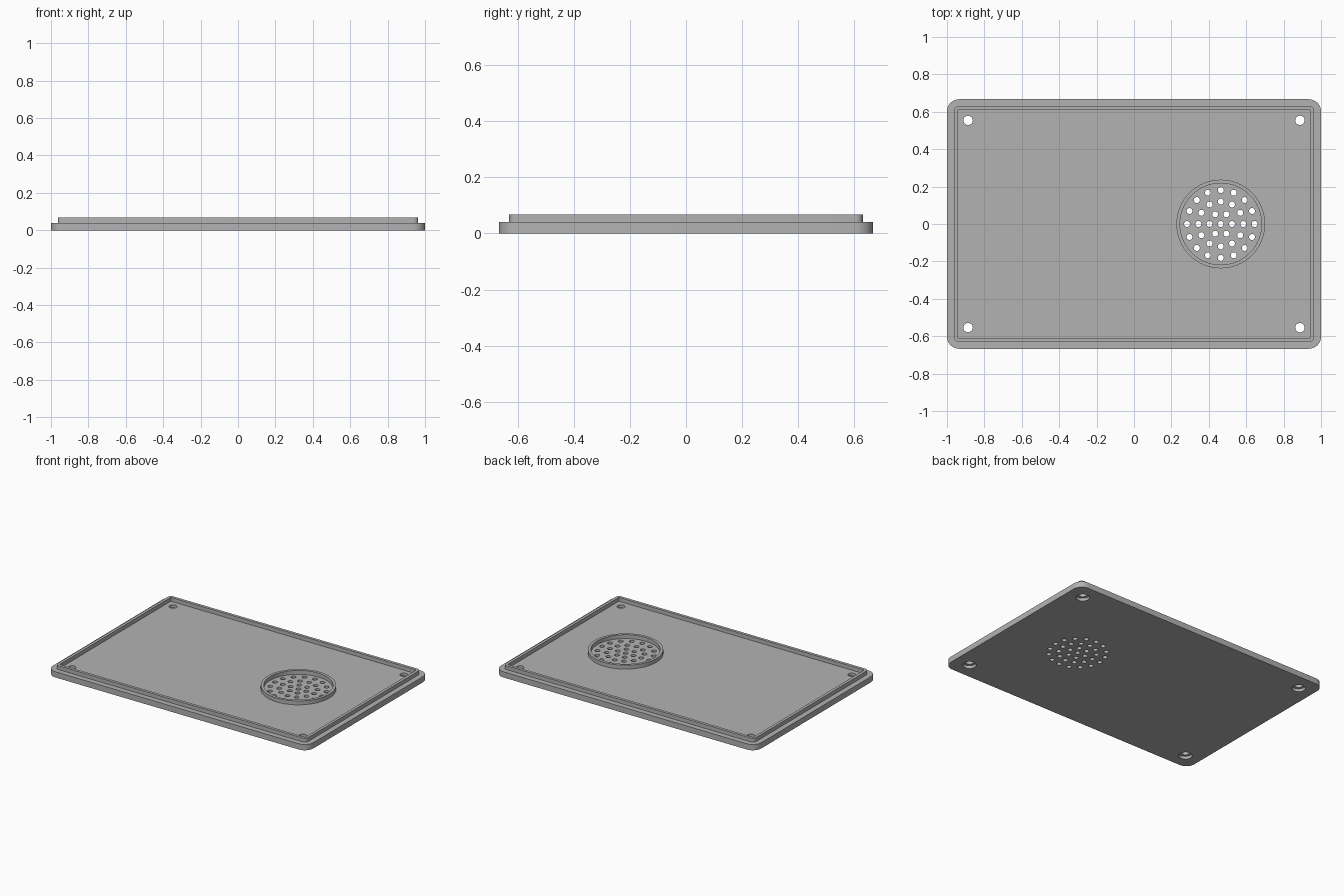
import bpy, bmesh
from math import sin, cos, pi, radians

cube = bpy.data.objects.get("Cube")
if cube:
    bpy.data.objects.remove(cube, do_unlink=True)

grey = bpy.data.materials.new("plain grey")
grey.use_nodes = True
grey.diffuse_color = (0.45, 0.45, 0.45, 1)
grey.node_tree.nodes["Principled BSDF"].inputs["Base Color"].default_value = grey.diffuse_color


def circle(x, y, r, n=32):
    return [(x + r * cos(2 * pi * i / n), y + r * sin(2 * pi * i / n)) for i in range(n)]


def rounded_rect(hx, hy, r, steps=8):
    pts = []
    for k, (sx, sy) in enumerate([(1, 1), (-1, 1), (-1, -1), (1, -1)]):
        for i in range(steps + 1):
            a = pi / 2 * (k + i / steps)
            pts.append((sx * (hx - r) + r * cos(a), sy * (hy - r) + r * sin(a)))
    return pts


def rect(hx, hy):
    return [(hx, hy), (-hx, hy), (-hx, -hy), (hx, -hy)]


def prisms(name, parts):
    """One object made of upright prisms, each (outline, bottom, top)."""
    bm = bmesh.new()
    for outline, z0, z1 in parts:
        low = [bm.verts.new((x, y, z0)) for x, y in outline]
        high = [bm.verts.new((x, y, z1)) for x, y in outline]
        bm.faces.new(low[::-1])
        bm.faces.new(high)
        for i in range(len(low)):
            j = (i + 1) % len(low)
            bm.faces.new((low[i], low[j], high[j], high[i]))
    mesh = bpy.data.meshes.new(name)
    bm.to_mesh(mesh)
    bm.free()
    mesh.materials.append(grey)
    ob = bpy.data.objects.new(name, mesh)
    bpy.context.collection.objects.link(ob)
    return ob


def cut(ob, parts):
    """Subtract prisms from an object and discard the cutter."""
    cutter = prisms("cutter", parts)
    cutter.hide_render = True
    mod = ob.modifiers.new("cut", 'BOOLEAN')
    mod.operation = 'DIFFERENCE'
    mod.solver = 'EXACT'
    mod.object = cutter
    bpy.ops.object.select_all(action='DESELECT')
    ob.select_set(True)
    bpy.context.view_layer.objects.active = ob
    bpy.ops.object.modifier_apply(modifier=mod.name)
    bpy.data.objects.remove(cutter, do_unlink=True)
    bpy.ops.object.shade_smooth_by_angle(angle=radians(30))


FLOOR, TOP = 0.04, 0.067
GRILLE_X = 0.464
corners = rect(0.887, 0.554)

# base plate with screw holes and a speaker grille
plate = prisms("base_plate", [(rounded_rect(1, 0.667, 0.065), 0, FLOOR)])
holes = [(circle(x, y, 0.025), -0.1, 0.1) for x, y in corners]
for radius, count in [(0, 1), (0.06, 6), (0.12, 12), (0.181, 16)]:
    for x, y in circle(GRILLE_X, 0, radius, count):
        holes.append((circle(x, y, 0.016, 20), -0.1, 0.1))
cut(plate, holes)

# wider recesses for screw heads on the underside
cut(plate, [(circle(x, y, 0.043), -0.1, 0.02) for x, y in corners])

# raised lip around the edge
lip = prisms("raised_lip", [(rounded_rect(0.963, 0.63, 0.025), FLOOR, TOP)])
cut(lip, [(rect(0.943, 0.61), 0, 0.1)])

# speaker collar
collar = prisms("speaker_collar", [(circle(GRILLE_X, 0, 0.237, 64), FLOOR, TOP)])
cut(collar, [(circle(GRILLE_X, 0, 0.218, 64), 0, 0.1)])
